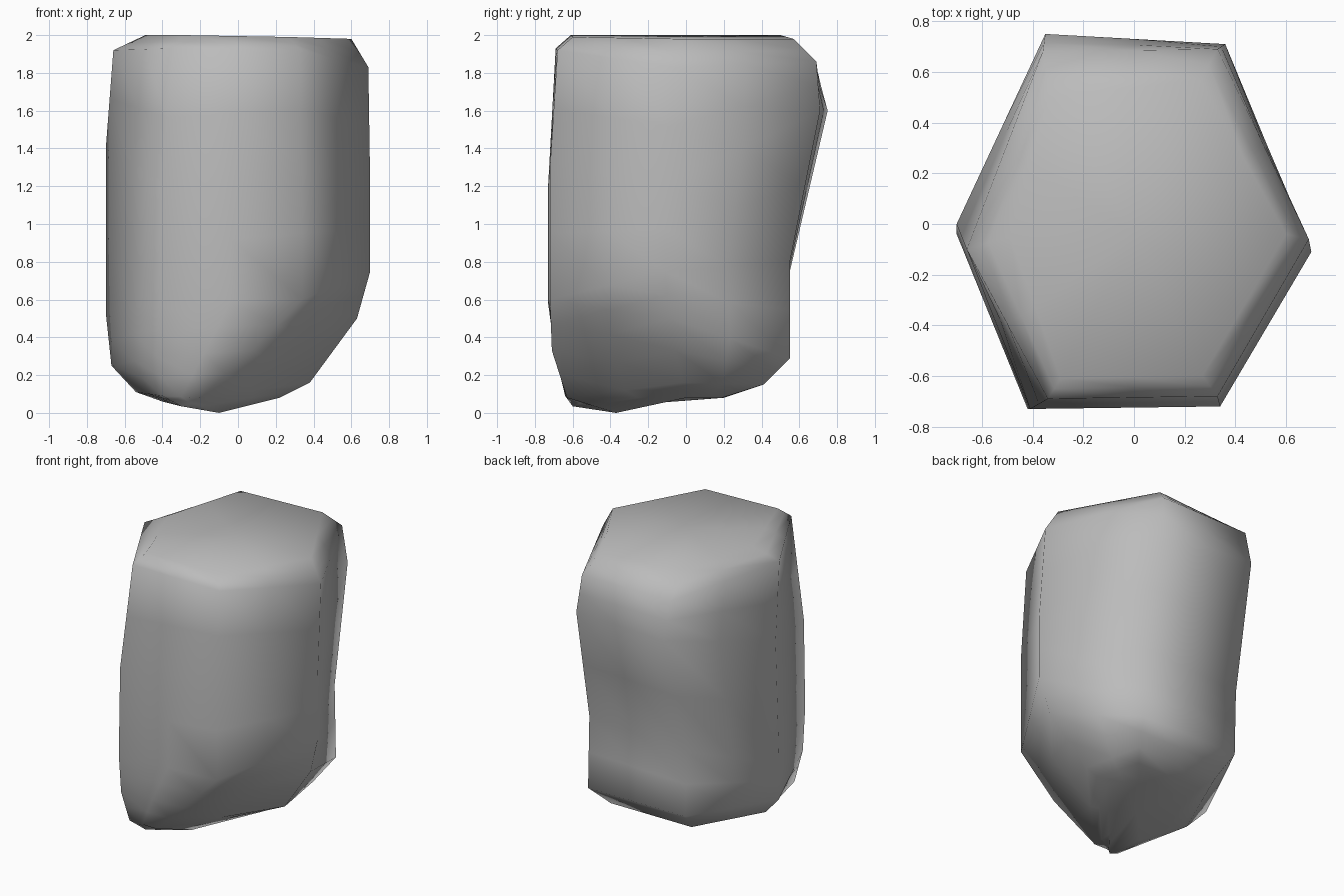
import bpy, bmesh

# Corner tracks of the six-sided boulder, each running from underside to top
tracks = [
    # back left
    [(-.25, .20, .08), (-.33, .41, .15), (-.38, .55, .29), (-.39, .55, .75),
     (-.35, .75, 1.60), (-.36, .68, 1.86), (-.33, .50, 2.0)],
    # back right
    [(.12, .19, .08), (.30, .41, .15), (.38, .55, .29), (.37, .55, .80),
     (.36, .71, 1.60), (.33, .69, 1.86), (.26, .57, 1.98)],
    # right
    [(.22, .00, .08), (.38, -.02, .16), (.63, -.09, .50), (.70, -.11, .75),
     (.70, -.11, 1.20), (.69, -.06, 1.83), (.60, -.04, 1.98)],
    # front right, swept away below by the slanted chip
    [(-.10, -.37, .00), (-.20, -.63, .08), (.07, -.71, .33), (.34, -.72, .60),
     (.34, -.72, 1.30), (.33, -.68, 1.92), (.27, -.60, 1.99)],
    # front left
    [(-.30, -.60, .035), (-.40, -.64, .09), (-.43, -.69, .30), (-.42, -.73, .58),
     (-.41, -.73, 1.20), (-.34, -.69, 1.93), (-.29, -.61, 2.0)],
    # left
    [(-.40, -.12, .06), (-.54, -.12, .11), (-.67, -.08, .25), (-.70, -.04, .53),
     (-.70, .00, 1.40), (-.66, -.10, 1.92), (-.49, -.05, 2.0)],
]

# Skin the tracks and cap both ends
bm = bmesh.new()
cols = [[bm.verts.new(p) for p in t] for t in tracks]
n, levels = len(cols), len(tracks[0])
for i in range(n):
    a, b = cols[i], cols[(i + 1) % n]
    for k in range(levels - 1):
        bm.faces.new((a[k], b[k], b[k + 1], a[k + 1]))
bm.faces.new([c[-1] for c in cols])
bm.faces.new([c[0] for c in cols])
bmesh.ops.recalc_face_normals(bm, faces=bm.faces)

mesh = bpy.data.meshes.new("boulder")
bm.to_mesh(mesh)
bm.free()
mesh.shade_smooth()
boulder = bpy.data.objects.new("boulder", mesh)
bpy.context.collection.objects.link(boulder)

# Finer faces in place, so smooth shading only rounds the corners
fine = boulder.modifiers.new("finer_faces", 'SUBSURF')
fine.subdivision_type = 'SIMPLE'
fine.levels = fine.render_levels = 1

# Stone grey
stone = bpy.data.materials.new("stone")
stone.diffuse_color = (0.5, 0.5, 0.5, 1)
mesh.materials.append(stone)
